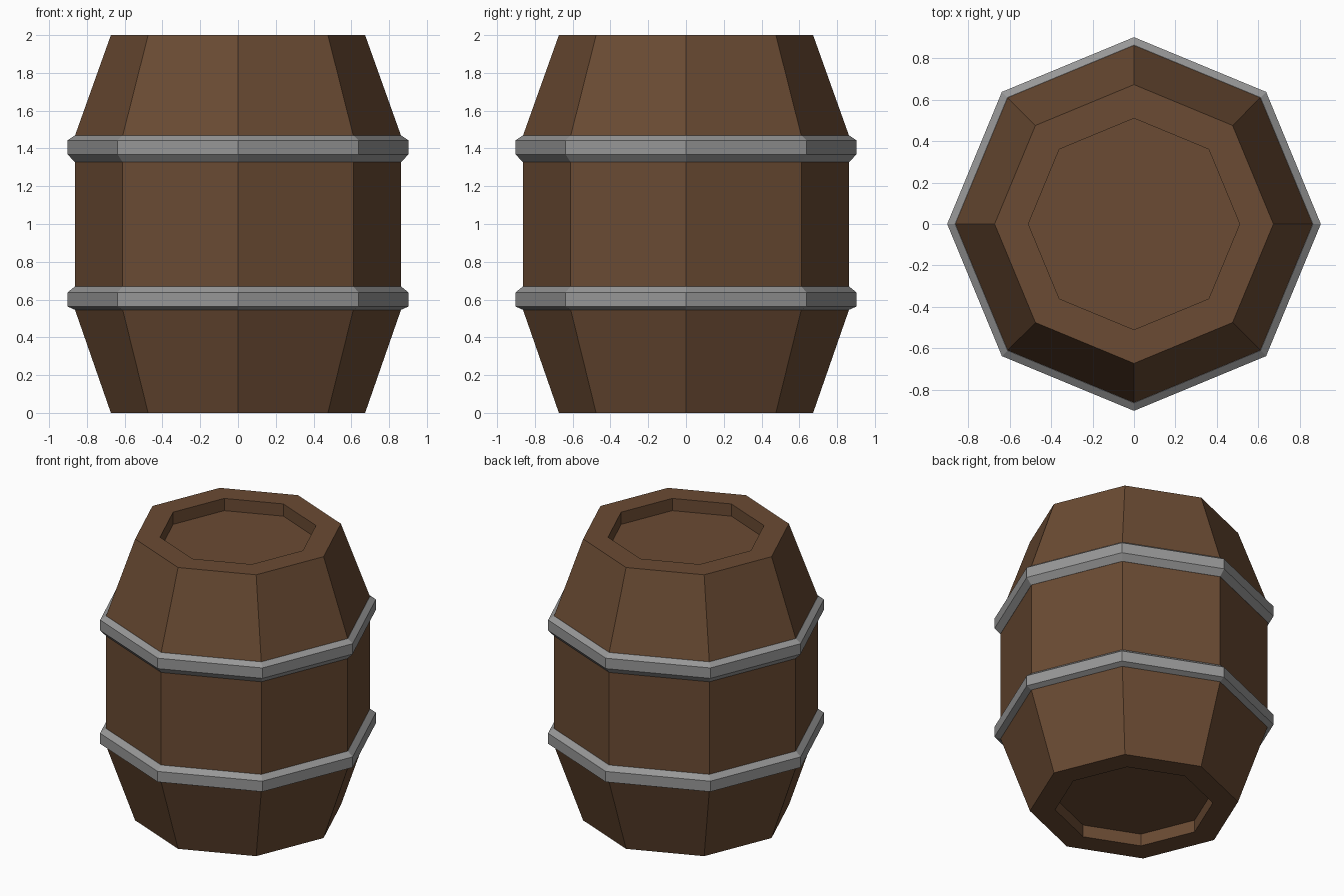
import bpy, bmesh, math

if "Cube" in bpy.data.objects:
    bpy.data.objects.remove(bpy.data.objects["Cube"])

SIDES = 8


def material(name, rgb):
    m = bpy.data.materials.new(name)
    m.diffuse_color = (*rgb, 1.0)
    m.use_nodes = True
    m.node_tree.nodes["Principled BSDF"].inputs["Base Color"].default_value = m.diffuse_color
    return m


def lathe(name, profile, mat, ring=False):
    """Turn (radius, height) points into an eight-sided solid; ring closes the profile on itself."""
    bm = bmesh.new()
    loops = []
    for r, z in profile:
        loops.append([bm.verts.new((r * math.cos(2 * math.pi * i / SIDES),
                                    r * math.sin(2 * math.pi * i / SIDES), z))
                      for i in range(SIDES)])
    pairs = list(zip(loops, loops[1:]))
    if ring:
        pairs.append((loops[-1], loops[0]))
    for a, b in pairs:
        for i in range(SIDES):
            j = (i + 1) % SIDES
            bm.faces.new((a[i], a[j], b[j], b[i]))
    if not ring:
        bm.faces.new(loops[0][::-1])
        bm.faces.new(loops[-1])
    bmesh.ops.recalc_face_normals(bm, faces=bm.faces)
    mesh = bpy.data.meshes.new(name)
    bm.to_mesh(mesh)
    bm.free()
    mesh.materials.append(mat)
    obj = bpy.data.objects.new(name, mesh)
    bpy.context.collection.objects.link(obj)
    return obj


wood = material("brown wood", (0.145, 0.070, 0.033))
iron = material("grey iron", (0.31, 0.31, 0.31))

# Wooden body with recessed lids at both ends
lathe("barrel_body", [(0.51, 0.087), (0.51, 0), (0.673, 0), (0.863, 0.546),
                      (0.863, 1.468), (0.673, 2), (0.51, 2), (0.51, 1.913)], wood)

# Metal hoops with bevelled edges
for name, heights in (("lower_hoop", (0.546, 0.563, 0.638, 0.669)),
                      ("upper_hoop", (1.327, 1.369, 1.443, 1.469))):
    z0, z1, z2, z3 = heights
    lathe(name, [(0.85, z0), (0.864, z0), (0.902, z1), (0.902, z2),
                 (0.864, z3), (0.85, z3)], iron, ring=True)
